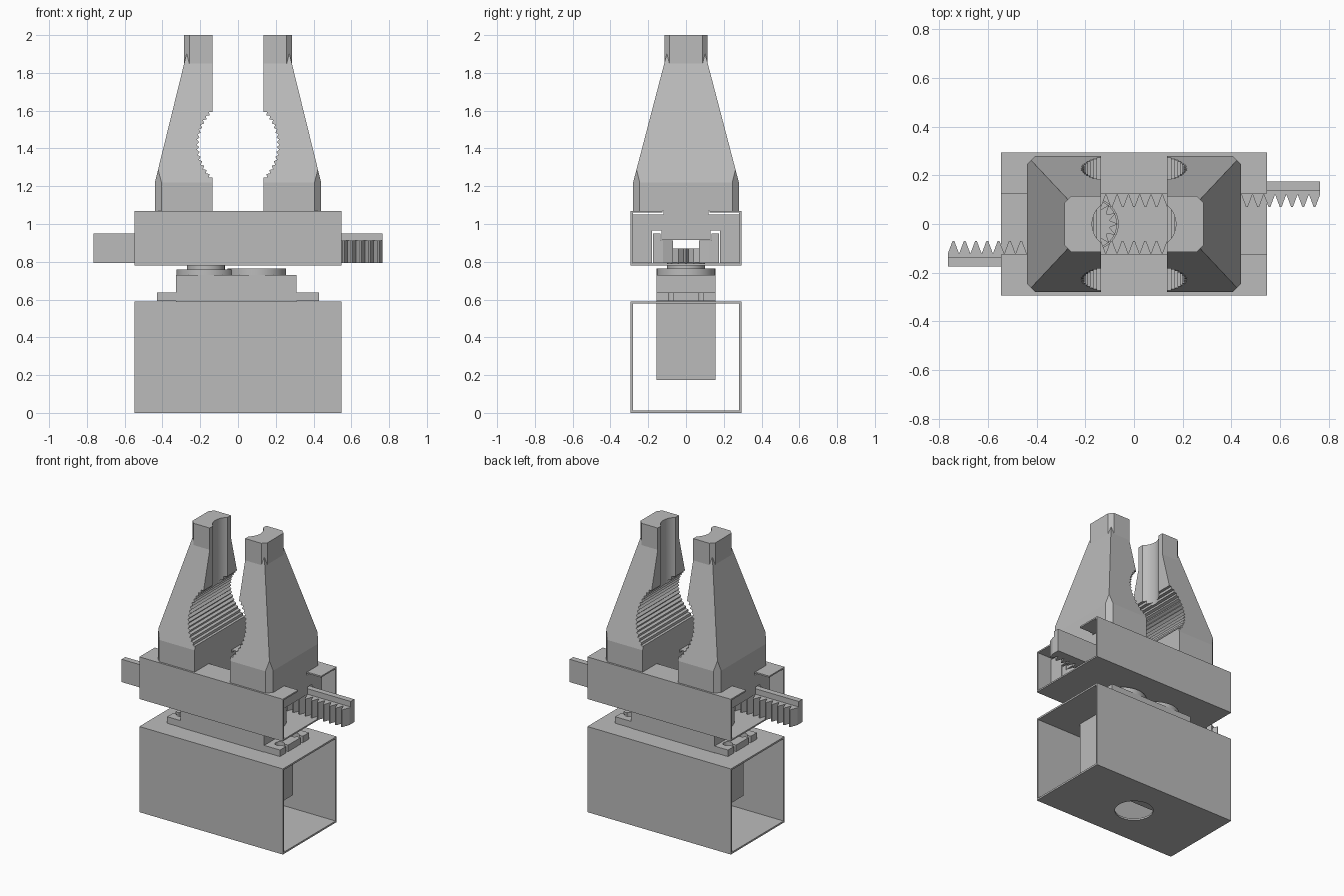
import bpy, bmesh
from math import sin, cos, pi
from mathutils import Matrix

if "Cube" in bpy.data.objects:
    bpy.data.objects.remove(bpy.data.objects["Cube"], do_unlink=True)

grey = bpy.data.materials.new("mid grey")
grey.use_nodes = True
grey.diffuse_color = (0.5, 0.5, 0.5, 1)
grey.node_tree.nodes["Principled BSDF"].inputs["Base Color"].default_value = (0.5, 0.5, 0.5, 1)


def finish(name, bm):
    bmesh.ops.recalc_face_normals(bm, faces=bm.faces)
    mesh = bpy.data.meshes.new(name)
    bm.to_mesh(mesh)
    bm.free()
    mesh.materials.append(grey)
    ob = bpy.data.objects.new(name, mesh)
    bpy.context.collection.objects.link(ob)
    return ob


def prism(name, pts, axis, lo, hi):
    """Extrude a 2D outline along an axis from lo to hi."""
    place = {"x": lambda u, v, w: (w, u, v),
             "y": lambda u, v, w: (u, w, v),
             "z": lambda u, v, w: (u, v, w)}[axis]
    bm = bmesh.new()
    a = [bm.verts.new(place(u, v, lo)) for u, v in pts]
    b = [bm.verts.new(place(u, v, hi)) for u, v in pts]
    bm.faces.new(a)
    bm.faces.new(b)
    for i in range(len(pts)):
        j = (i + 1) % len(pts)
        bm.faces.new((a[i], a[j], b[j], b[i]))
    return finish(name, bm)


def box(name, x0, x1, y0, y1, z0, z1):
    return prism(name, [(x0, y0), (x1, y0), (x1, y1), (x0, y1)], "z", z0, z1)


def ring(cx, cy, radii, n):
    """Points round a centre, cycling through the given radii."""
    return [(cx + radii[i % len(radii)] * cos(2 * pi * i / n),
             cy + radii[i % len(radii)] * sin(2 * pi * i / n)) for i in range(n)]


def disc(name, x, y, r, z0, z1):
    return prism(name, ring(x, y, [r], 64), "z", z0, z1)


def boolean(ob, other, op="DIFFERENCE"):
    mod = ob.modifiers.new("bool", "BOOLEAN")
    mod.operation, mod.solver, mod.object = op, "EXACT", other
    bpy.context.view_layer.objects.active = ob
    bpy.ops.object.modifier_apply(modifier=mod.name)
    bpy.data.objects.remove(other, do_unlink=True)


def smooth(ob, degrees):
    bpy.ops.object.select_all(action="DESELECT")
    ob.select_set(True)
    bpy.context.view_layer.objects.active = ob
    bpy.ops.object.shade_smooth_by_angle(angle=degrees * pi / 180)


def turned_copy(ob, name):
    """Second copy, turned half way round the vertical axis."""
    mesh = ob.data.copy()
    mesh.transform(Matrix.Rotation(pi, 4, "Z"))
    bpy.context.collection.objects.link(bpy.data.objects.new(name, mesh))


HX, HY, WALL = 0.547, 0.293, 0.012

# Lower housing: rectangular tube open at both ends, hole in the floor
floor = box("lower_floor", -HX, HX, -HY, HY, 0, WALL)
boolean(floor, disc("cutter", 0, 0, 0.12, -0.1, 0.1))
smooth(floor, 30)
roof = box("lower_roof", -HX, HX, -HY, HY, 0.59 - WALL, 0.59)
boolean(roof, box("cutter", -0.33, 0.31, -0.157, 0.157, 0.5, 0.7))
for name, s in (("lower_front_wall", -1), ("lower_back_wall", 1)):
    box(name, -HX, HX, *sorted((s * HY, s * (HY - WALL))), WALL, 0.59 - WALL)

# Motor with slotted mounting flange and rounded gear cover
box("motor_body", -0.328, 0.31, -0.157, 0.157, 0.175, 0.73)
for name, s in (("left_flange", 1), ("right_flange", -1)):
    inner = 0.31 if s > 0 else 0.328
    flange = box(name, *sorted((s * inner, s * 0.43)), -0.157, 0.157, 0.592, 0.637)
    for y in (-0.08, 0.08):
        boolean(flange, disc("cutter", s * 0.375, y, 0.03, 0.5, 0.7))
        boolean(flange, box("cutter", *sorted((s * 0.38, s * 0.5)), y - 0.012, y + 0.012, 0.5, 0.7))
    smooth(flange, 30)
smooth(disc("gear_cover", -0.17, 0, 0.155, 0.73, 0.76), 30)
smooth(disc("gear_cover_lobe", 0.1, 0, 0.155, 0.73, 0.765), 30)
smooth(disc("output_disc", -0.17, 0, 0.1, 0.76, 0.795), 30)

# Toothed pinion
prism("pinion", ring(-0.165, 0, [0.1, 0.065], 28), "z", 0.79, 0.87)

# Upper housing: channel with a long slot in its roof
upper = box("upper_floor", -HX, HX, -HY, HY, 0.78, 0.79)
boolean(upper, disc("cutter", -0.17, 0, 0.105, 0.7, 0.9))
smooth(upper, 30)
for side, s in (("front", -1), ("back", 1)):
    box("upper_%s_wall" % side, -HX, HX, *sorted((s * HY, s * (HY - WALL))), 0.79, 1.07)
    box("upper_%s_roof" % side, -HX, HX, *sorted((s * 0.125, s * (HY - WALL))), 1.06, 1.07)

# Jaw body: block with sloped sides and chamfered outer corners
X0, X1, Y1 = 0.135, 0.44, 0.28
jaw = box("left_jaw", X0, X1, -Y1, Y1, 1.07, 1.95)
bm = bmesh.new()
bm.from_mesh(jaw.data)
rise = 1.85 - 1.22
cuts = [((X1, 0, 1.22), (rise, 0, X1 - 0.285))]
for s in (-1, 1):
    cuts.append(((0, s * Y1, 1.22), (0, s * rise, Y1 - 0.115)))
    cuts.append(((X1 - 0.035, s * Y1, 0), (1, s, 0)))
for co, no in cuts:
    res = bmesh.ops.bisect_plane(bm, geom=bm.verts[:] + bm.edges[:] + bm.faces[:],
                                 plane_co=co, plane_no=no, clear_outer=True)
    rim = [e for e in res["geom_cut"] if isinstance(e, bmesh.types.BMEdge)]
    bmesh.ops.edgeloop_fill(bm, edges=rim)
bmesh.ops.recalc_face_normals(bm, faces=bm.faces)
bm.to_mesh(jaw.data)
bm.free()

# Jaw tip, ribbed round grip and upright groove
tip = [(X0, -0.115), (0.258, -0.115), (0.285, -0.088),
       (0.285, 0.088), (0.258, 0.115), (X0, 0.115)]
boolean(jaw, prism("tip", tip, "z", 1.85, 2), "UNION")
boolean(jaw, prism("cutter", ring(-0.04, 1.42, [0.26, 0.246], 120), "y", -0.5, 0.5))
boolean(jaw, disc("cutter", 0.072, 0, 0.1, 1.42, 2.1))
smooth(jaw, 10)
turned_copy(jaw, "right_jaw")

# Carriage sliding in the channel below each jaw
section = [(-0.28, 0.793), (-0.18, 0.793), (-0.18, 0.965), (-0.13, 0.965), (-0.13, 0.915),
           (0.13, 0.915), (0.13, 0.965), (0.18, 0.965), (0.18, 0.793), (0.28, 0.793),
           (0.28, 1.05), (0.12, 1.05), (0.12, 1.07), (-0.12, 1.07), (-0.12, 1.05), (-0.28, 1.05)]
carriage = prism("left_carriage", section, "x", X0, X1)
turned_copy(carriage, "right_carriage")

# Racks: back bar plus a row of pointed teeth facing the pinion
R0, R1, COUNT = -0.44, 0.765, 26
bar = box("back_rack_bar", R0, R1, 0.135, 0.175, 0.793, 0.95)
turned_copy(bar, "front_rack_bar")
step = (R1 - R0) / COUNT
teeth = [(R1, 0.136), (R0, 0.136)]
for i in range(COUNT):
    x = R0 + i * step
    teeth += [(x, 0.122), (x + step * 0.42, 0.07), (x + step * 0.58, 0.07)]
teeth.append((R1, 0.122))
rack = prism("back_rack_teeth", teeth, "z", 0.793, 0.912)
turned_copy(rack, "front_rack_teeth")
